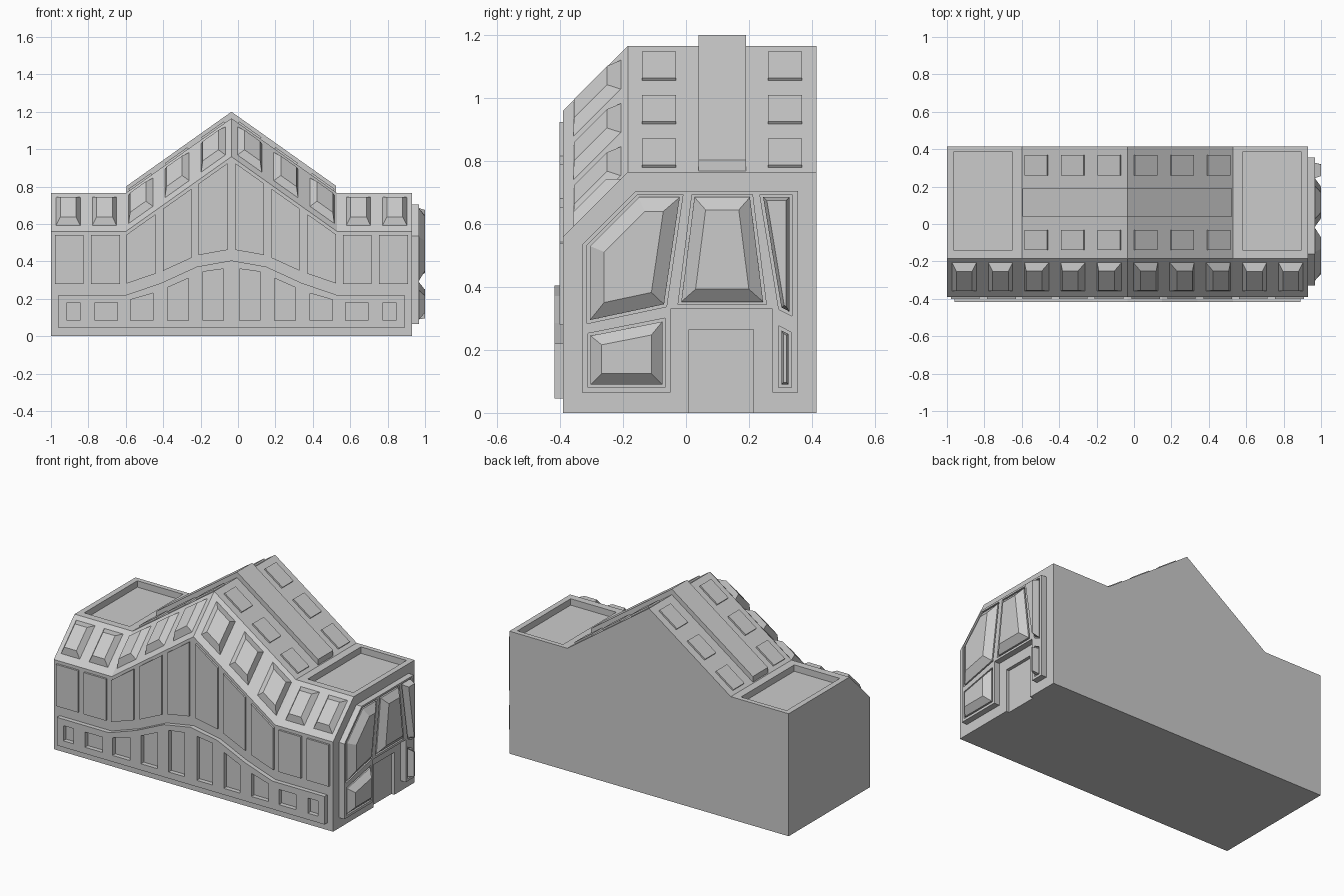
import bpy, bmesh
from mathutils import Vector as V

if "Cube" in bpy.data.objects:
    bpy.data.objects.remove(bpy.data.objects["Cube"])

CX = -0.035                                   # facade symmetry axis
SL = 0.4 / 0.565                              # gable slope


def lerp(pts, d):
    for (a, p), (b, q) in zip(pts, pts[1:]):
        if d <= b:
            return p + (q - p) * (d - a) / (b - a)
    return pts[-1][1]


def eave(x):                                  # top of the vertical facade
    return 0.56 + max(0, 0.4 - SL * abs(x - CX))


def band_top(x):                              # wavy top of the lower band
    return lerp([(0, .405), (.185, .372), (.375, .285), (.565, .22), (2, .22)], abs(x - CX))


def inset(poly, d):
    """Mitred inset of a counter-clockwise polygon."""
    out, n = [], len(poly)
    for i in range(n):
        a, b, c = (V(poly[(i + k) % n]) for k in (-1, 0, 1))
        e, f = (b - a).normalized(), (c - b).normalized()
        n1, n2 = V((-e.y, e.x)), V((-f.y, f.x))
        out.append(tuple(b + (n1 + n2) * d / (1 + n1.dot(n2))))
    return out


def rect(a, b, c, d):
    return [(a, c), (b, c), (b, d), (a, d)]


def frame(o, a, b, n):
    o, a, b, n = V(o), V(a), V(b), V(n).normalized()
    return lambda u, v, h: o + a * u + b * v + n * h


FRONT = frame((0, 0, 0), (1, 0, 0), (0, 0, 1), (0, -1, 0))
RIGHT = frame((0, 0, 0), (0, 1, 0), (0, 0, 1), (1, 0, 0))
TOP = frame((0, 0, 0), (1, 0, 0), (0, 1, 0), (0, 0, 1))


def stack(f, poly, levels):
    """Loops of one polygon at (inset, height) levels."""
    return [[f(u, v, h) for u, v in (inset(poly, d) if d else poly)] for d, h in levels]


def solid(name, parts):
    """Each part is a list of loops, bridged and capped."""
    bm = bmesh.new()
    for loops in parts:
        rings = [[bm.verts.new(p) for p in lp] for lp in loops]
        n = len(rings[0])
        for r, s in zip(rings, rings[1:]):
            for i in range(n):
                bm.faces.new((r[i], r[(i + 1) % n], s[(i + 1) % n], s[i]))
        bm.faces.new(rings[0][::-1])
        bm.faces.new(rings[-1])
    bmesh.ops.recalc_face_normals(bm, faces=bm.faces)
    me = bpy.data.meshes.new(name)
    bm.to_mesh(me)
    bm.free()
    ob = bpy.data.objects.new(name, me)
    bpy.context.collection.objects.link(ob)
    return ob


def cut(ob, cutter):
    m = ob.modifiers.new("cut", 'BOOLEAN')
    m.operation, m.solver, m.object = 'DIFFERENCE', 'EXACT', cutter
    cutter.hide_render = True
    cutter.hide_set(True)


def both(polys):
    """Polygons plus their mirror images about the facade axis."""
    return polys + [[(2 * CX - u, v) for u, v in p][::-1] for p in polys]


# building body with mansard front and central gable
sections = []
for x in (-1, CX - .565, CX, CX + .565, .93):
    e = eave(x)
    sections.append([(x, -.39, 0), (x, -.39, e), (x, -.185, e + .205),
                     (x, .415, e + .205), (x, .415, 0)])
body = solid("building_body", [sections])

# flat roof trays and doorway recess
cut(body, solid("body_cutter", [
    stack(TOP, rect(-.965, -.65, -.14, .385), [(0, .725), (0, .9)]),
    stack(TOP, rect(.58, .895, -.14, .385), [(0, .725), (0, .9)]),
    stack(RIGHT, rect(.01, .215, -.05, .265), [(0, .91), (0, 1.1)])]))

# raised strip over the gable ridge
strip = [(-.595, eave(-.595) + .19), (CX, 1.15), (.525, eave(.525) + .19),
         (.525, eave(.525) + .24), (CX, 1.2), (-.595, eave(-.595) + .24)]
solid("ridge_strip", [stack(FRONT, strip, [(0, -.19), (0, -.04)])])

# skylights on both gable slopes, sloped dormer windows on the mansard
skylights, dormers = [], []
for side in (-1, 1):
    s = -side * SL
    f = frame((CX, 0, 1.165), (side, 0, -SL), (0, 1, 0), (-s, 0, 1))
    for d in (.035, .23, .425):
        for y in (-.14, .26):
            skylights.append(stack(f, rect(d, d + .12, y, y + .108), [(0, -.01), (0, .01)]))
    for i in range(5):
        xc = CX + side * (.097 + .194 * i)
        k = s if i < 3 else 0
        f = frame((xc, -.39, eave(xc)), (1, 0, k), (0, 1, 1), (-k, -1, 1))
        dormers.append(stack(f, rect(-.065, .065, .032, .183),
                             [(0, -.01), (0, 0), (.023, .033)]))
solid("skylights", skylights)
solid("dormer_windows", dormers)

# tall facade panels
panels = []
for a, b in ((-.978, -.825), (-.785, -.632), (-.595, -.442), (-.4, -.248), (-.21, -.057)):
    panels.append([(a, band_top(a) + .06), (b, band_top(b) + .06),
                   (b, eave(b) - .02), (a, eave(a) - .02)])
solid("facade_panels", [stack(FRONT, p, [(0, .38), (0, .402)]) for p in both(panels)])

# wavy lower band with small window openings
xs = [CX + d for d in (.925, .565, .375, .185, 0, -.185, -.375, -.565, -.925)]
outline = [(xs[-1], .045), (xs[0], .045)] + [(x, band_top(x)) for x in xs]
band = solid("lower_band", [stack(FRONT, outline, [(0, .38), (0, .418)])])
holes = [[(a, .085), (b, .085), (b, q), (a, p)] for a, b, p, q in (
    (-.915, -.845, .18, .18), (-.765, -.645, .18, .18), (-.575, -.455, .195, .23),
    (-.378, -.265, .26, .31), (-.187, -.078, .345, .36))]
cut(band, solid("band_cutter", [stack(FRONT, p, [(0, .3), (0, .5)]) for p in both(holes)]))

# end wall surround, with bulging windows set in shallow grooves
surround = [(-.33, .065), (-.05, .065), (-.05, .33), (.275, .33), (.275, .065),
            (.355, .065), (.355, .705), (-.16, .705), (-.33, .535)]
slab = solid("end_surround", [stack(RIGHT, surround, [(0, .92), (0, .967)])])
bays = [
    ([(-.305, .295), (-.07, .345), (-.02, .685), (-.15, .685), (-.305, .53)], .045),
    ([(-.015, .353), (.245, .353), (.203, .685), (.027, .685)], .04),
    ([(.303, .335), (.328, .322), (.328, .685), (.245, .685)], .01),
    ([(-.303, .09), (-.075, .09), (-.075, .29), (-.303, .245)], .035),
    ([(.303, .09), (.326, .09), (.326, .25), (.303, .262)], .006)]
cut(slab, solid("surround_cutter", [stack(RIGHT, p, [(-.009, .948), (-.009, 1.1)]) for p, d in bays]))
solid("end_windows", [stack(RIGHT, p, [(0, .94), (0, .967), (d, 1.0)]) for p, d in bays])
